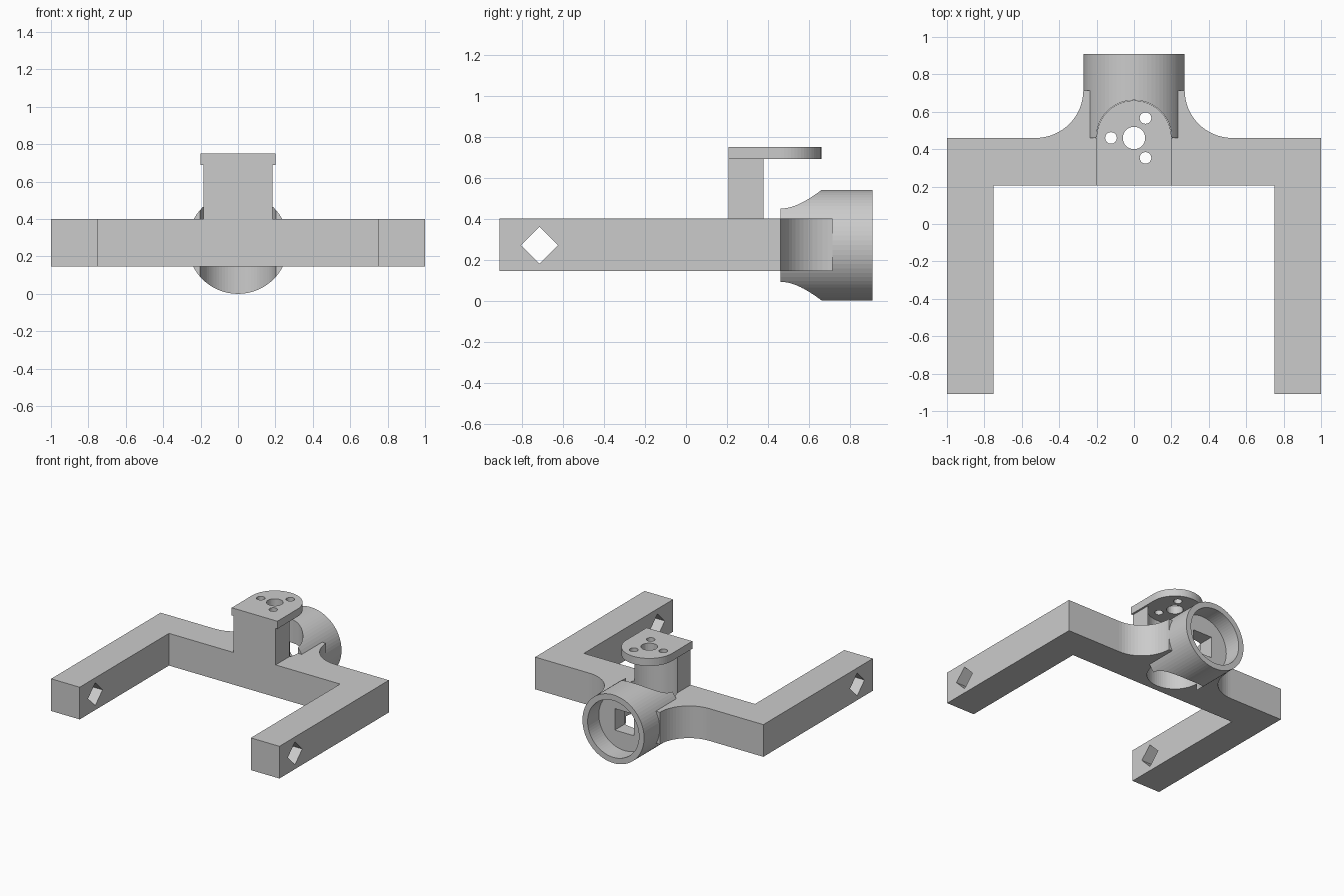
import bpy
import bmesh
from math import sin, cos, pi, radians
from mathutils import Matrix, Vector

cube = bpy.data.objects.get("Cube")
if cube:
    bpy.data.objects.remove(cube, do_unlink=True)

grey = bpy.data.materials.new("plain grey")
grey.use_nodes = True
colour = (0.6, 0.6, 0.6, 1)
grey.diffuse_color = colour
grey.node_tree.nodes["Principled BSDF"].inputs["Base Color"].default_value = colour

AXIS_Z = 0.27      # height of the barrel axis
HUB_Y = 0.46       # centre of the upright motor pocket
FRONT_Y = 0.207    # front face of cross bar, column and plate


def add_object(name, bm):
    bmesh.ops.recalc_face_normals(bm, faces=bm.faces)
    mesh = bpy.data.meshes.new(name)
    bm.to_mesh(mesh)
    bm.free()
    mesh.materials.append(grey)
    obj = bpy.data.objects.new(name, mesh)
    bpy.context.collection.objects.link(obj)
    return obj


def prism(name, outline, z0, z1):
    bm = bmesh.new()
    face = bm.faces.new([bm.verts.new((x, y, z0)) for x, y in outline])
    top = bmesh.ops.extrude_face_region(bm, geom=[face])["geom"]
    verts = [v for v in top if isinstance(v, bmesh.types.BMVert)]
    bmesh.ops.translate(bm, verts=verts, vec=(0, 0, z1 - z0))
    return add_object(name, bm)


def box(name, low, high, turn=0):
    low, high = Vector(low), Vector(high)
    bm = bmesh.new()
    bmesh.ops.create_cube(bm, size=1)
    bmesh.ops.scale(bm, vec=high - low, verts=bm.verts)
    bmesh.ops.rotate(bm, matrix=Matrix.Rotation(turn, 3, "X"), verts=bm.verts)
    bmesh.ops.translate(bm, vec=(low + high) / 2, verts=bm.verts)
    return add_object(name, bm)


def cylinder(name, radius, centre, length, along_y=False, sides=72):
    bm = bmesh.new()
    bmesh.ops.create_cone(bm, cap_ends=True, segments=sides, radius1=radius,
                          radius2=radius, depth=length)
    if along_y:
        bmesh.ops.rotate(bm, matrix=Matrix.Rotation(pi / 2, 3, "X"), verts=bm.verts)
    bmesh.ops.translate(bm, vec=centre, verts=bm.verts)
    return add_object(name, bm)


def combine(target, tool, operation):
    tool.hide_render = True
    mod = target.modifiers.new(operation.lower(), "BOOLEAN")
    mod.operation = operation
    mod.solver = "EXACT"
    mod.object = tool
    bpy.context.view_layer.objects.active = target
    bpy.ops.object.modifier_apply(modifier=mod.name)
    bpy.data.objects.remove(tool, do_unlink=True)


# Fork frame: half outline with a curved fillet up to the barrel, then mirrored
fillet_r = 0.255
arc = [radians(270 - 90 * i / 16) for i in range(17)]
half = [(0.75, FRONT_Y), (0.75, -0.91), (1, -0.91), (1, HUB_Y)]
half += [(0.271 + fillet_r * (1 + cos(a)), HUB_Y + fillet_r * (1 + sin(a))) for a in arc]
outline = half + [(-x, y) for x, y in reversed(half)]
bracket = prism("fork_bracket", outline, 0.145, 0.4)

# Barrel at the back and the column that carries the plate
combine(bracket, cylinder("barrel", 0.27, (0, 0.685, AXIS_Z), 0.45, True), "UNION")
combine(bracket, box("column", (-0.185, FRONT_Y, 0.3), (0.185, 0.45, 0.72)), "UNION")

# Upright round pocket through barrel, cross bar and column
combine(bracket, cylinder("pocket_cutter", 0.202, (0, HUB_Y, 0.3), 0.9), "DIFFERENCE")

# Barrel recess and its square opening
combine(bracket, cylinder("recess_cutter", 0.225, (0, 0.87, AXIS_Z), 0.2, True), "DIFFERENCE")
combine(bracket, box("window_cutter", (-0.085, 0.58, AXIS_Z - 0.085),
                     (0.085, 0.85, AXIS_Z + 0.085)), "DIFFERENCE")

# Diamond holes through both arms
for side in (-1, 1):
    hole = box("diamond_cutter", (side * 0.875 - 0.2, -0.779, AXIS_Z - 0.064),
               (side * 0.875 + 0.2, -0.651, AXIS_Z + 0.064), pi / 4)
    combine(bracket, hole, "DIFFERENCE")

# Round-ended mounting plate, drilled and joined to the column
rounded = [(0.2 * cos(pi * i / 36), HUB_Y + 0.2 * sin(pi * i / 36)) for i in range(37)]
plate = prism("mounting_plate", [(-0.2, FRONT_Y), (0.2, FRONT_Y)] + rounded, 0.69, 0.75)
combine(plate, cylinder("centre_hole", 0.06, (0, HUB_Y, 0.72), 0.2, sides=32), "DIFFERENCE")
for angle in (60, 180, 300):
    a = radians(angle)
    centre = (0.123 * cos(a), HUB_Y + 0.123 * sin(a), 0.72)
    combine(plate, cylinder("screw_hole", 0.031, centre, 0.2, sides=24), "DIFFERENCE")
combine(bracket, plate, "UNION")
